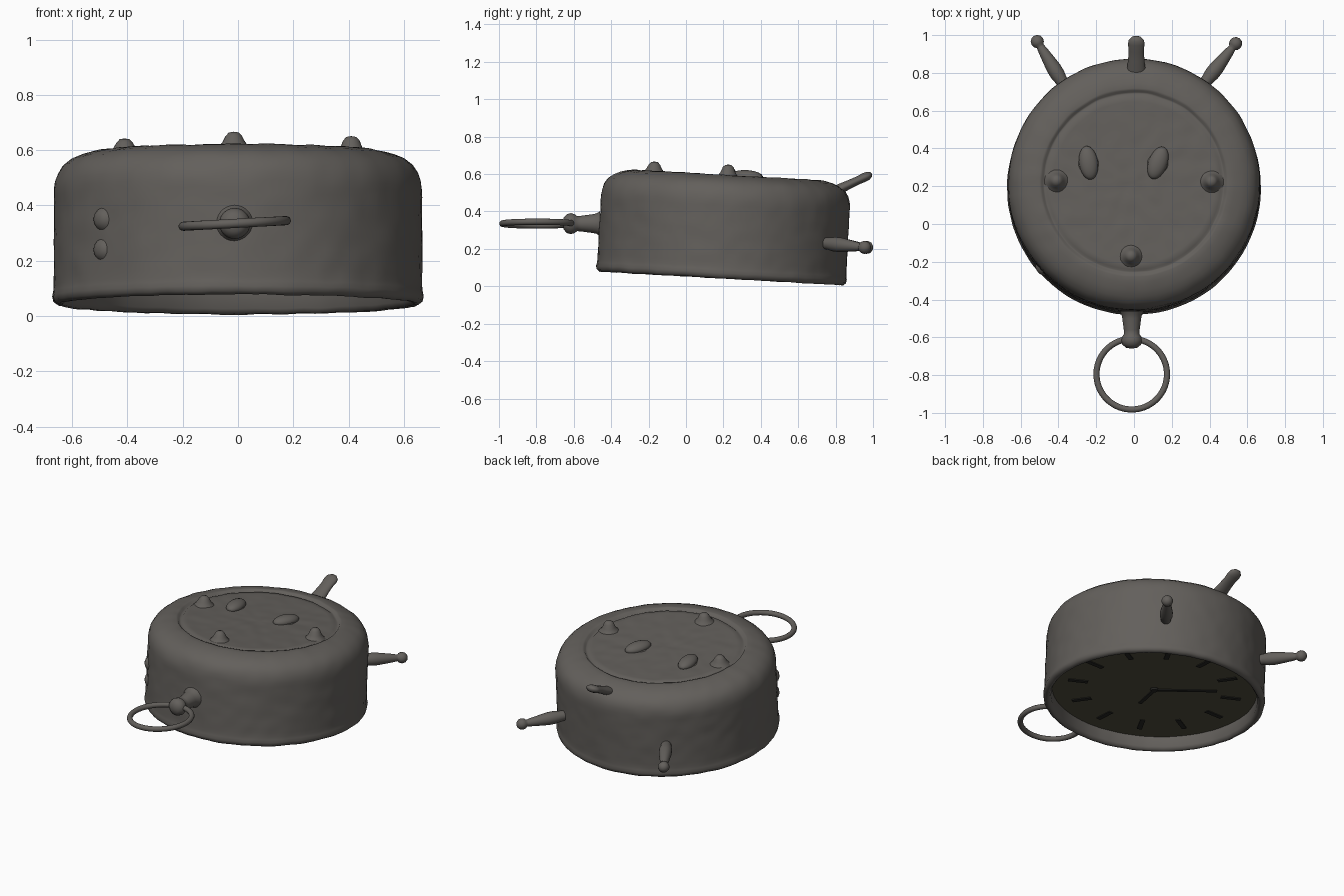
import bpy, bmesh, math
from mathutils import Vector, Matrix, noise

if "Cube" in bpy.data.objects:
    bpy.data.objects.remove(bpy.data.objects["Cube"])

TILT = Matrix.Translation((0, 0.188, 0.042)) @ Matrix.Rotation(-0.056, 4, 'X')
DEPTH = 0.085  # how far the dial sits inside the bezel


def material(name, rgb):
    m = bpy.data.materials.new(name)
    m.diffuse_color = (*rgb, 1)
    m.use_nodes = True
    m.node_tree.nodes["Principled BSDF"].inputs["Base Color"].default_value = m.diffuse_color
    return m


METAL = material("aged_metal", (0.125, 0.116, 0.106))
DIAL = material("old_dial", (0.085, 0.078, 0.05))
INK = material("dial_ink", (0.02, 0.02, 0.018))


def finish(name, bm, mat, matrix, angle=40):
    bmesh.ops.remove_doubles(bm, verts=bm.verts, dist=1e-5)
    bmesh.ops.recalc_face_normals(bm, faces=bm.faces)
    bm.transform(matrix)
    me = bpy.data.meshes.new(name)
    bm.to_mesh(me)
    bm.free()
    me.materials.append(mat)
    ob = bpy.data.objects.new(name, me)
    bpy.context.collection.objects.link(ob)
    bpy.ops.object.select_all(action='DESELECT')
    ob.select_set(True)
    bpy.context.view_layer.objects.active = ob
    bpy.ops.object.shade_smooth_by_angle(angle=math.radians(angle))
    return ob


def frame(origin, direction):
    q = Vector(direction).to_track_quat('Z', 'Y')
    return Matrix.Translation(origin) @ q.to_matrix().to_4x4()


def lathe(name, profile, matrix, segs=24, mat=METAL, rough=0.0, angle=40):
    bm = bmesh.new()
    verts = [bm.verts.new((r, 0, h)) for r, h in profile]
    edges = [bm.edges.new(p) for p in zip(verts, verts[1:])]
    bmesh.ops.spin(bm, geom=verts + edges, cent=(0, 0, 0), axis=(0, 0, 1),
                   angle=math.tau, steps=segs)
    bmesh.ops.remove_doubles(bm, verts=bm.verts, dist=1e-5)
    if rough:  # worn, dented surface
        for v in bm.verts:
            v.co += noise.noise_vector(v.co * 14) * rough
    return finish(name, bm, mat, matrix, angle)


def box(name, size, matrix, mat):
    bm = bmesh.new()
    bmesh.ops.create_cube(bm, size=1, matrix=Matrix.Diagonal((*size, 1)))
    return finish(name, bm, mat, matrix, 30)


# Case: rolled lower bezel, straight wall, rounded shoulder, recessed back plate
wall = [(0.666, 0.065 + 0.025 * i) for i in range(15)]
plate = [(0.46 - 0.03 * i, 0.546) for i in range(15)]
lathe("clock_case",
      [(0.622, DEPTH + 0.01), (0.624, 0.02), (0.636, 0.002), (0.652, 0.0), (0.668, 0.012),
       (0.672, 0.03), (0.668, 0.048)] + wall +
      [(0.662, 0.445), (0.652, 0.474), (0.634, 0.502), (0.604, 0.525), (0.57, 0.54),
       (0.53, 0.55), (0.50, 0.554), (0.488, 0.552), (0.48, 0.54), (0.47, 0.538)] + plate +
      [(0, 0.546)], TILT, segs=128, rough=0.0035, angle=60)

# Dial with hour bars and hands on the underside
lathe("dial", [(0, DEPTH), (0.3, DEPTH), (0.626, DEPTH)], TILT, 96, DIAL)
for i in range(12):
    m = TILT @ Matrix.Rotation(i * math.tau / 12, 4, 'Z') @ Matrix.Translation((0, 0.47, DEPTH - 0.002))
    box("hour_bar", (0.03, 0.12, 0.005), m, INK)
for name, ang, length in (("hour_hand", 2.9, 0.2), ("minute_hand", -2.3 + math.pi, 0.38)):
    m = TILT @ Matrix.Rotation(ang, 4, 'Z') @ Matrix.Translation((0, length / 2, DEPTH - 0.006))
    box(name, (0.022, length, 0.005), m, INK)
lathe("hand_hub", [(0, DEPTH - 0.012), (0.02, DEPTH - 0.011), (0.026, DEPTH)], TILT, 20, INK)

# Small flared knobs on the back plate
for x, y, h in ((-0.41, 0.01, 0.062), (0.41, 0.005, 0.07), (-0.015, -0.39, 0.064)):
    m = TILT @ Matrix.Translation((x, y, 0.54))
    lathe("back_knob", [(0.065, 0), (0.05, 0.014), (0.039, 0.03), (0.03, h - 0.016),
                        (0.018, h - 0.003), (0, h)], m, 20, angle=70)

# Winding keys: short post with a low flattened wing
for x, turn in ((-0.24, 0.15), (0.125, -0.35)):
    m = TILT @ Matrix.Translation((x, 0.1, 0.54)) @ Matrix.Rotation(turn, 4, 'Z')
    lathe("key_post", [(0.06, 0), (0.045, 0.015), (0.03, 0.03), (0, 0.035)], m, 20, angle=70)
    bm = bmesh.new()
    bmesh.ops.create_uvsphere(bm, u_segments=24, v_segments=12, radius=1,
                              matrix=Matrix.Diagonal((0.05, 0.09, 0.034, 1)))
    finish("key_wing", bm, METAL, m @ Matrix.Translation((0, 0.005, 0.012)))

# Two low rivets on the side wall
for z in (0.24, 0.35):
    lathe("side_rivet", [(0.04, -0.012), (0.03, 0.001), (0.016, 0.007), (0, 0.009)],
          frame((-0.502, -0.249, z), (-0.502, -0.435, 0)), 20, angle=70)

# Feet: tapered legs ending in a ball
BALL = [(0.035 * math.sin(a), 0.245 - 0.035 * math.cos(a))
        for a in [math.radians(d) for d in (35, 60, 90, 120, 150, 180)]]
LEG = [(0.03, -0.03), (0.034, 0.01), (0.039, 0.04), (0.039, 0.08), (0.033, 0.13),
       (0.025, 0.19), (0.021, 0.21)]
for side, tip in ((-1, (-0.512, 0.966, 0.208)), (1, (0.538, 0.955, 0.208))):
    d = (Vector(tip) - Vector((side * 0.385, 0.76, 0.228))).normalized()
    lathe("ball_foot", LEG + BALL, frame(Vector(tip) - d * 0.245, d), 24, angle=60)

# Alarm lever rising from the rear shoulder
lever = frame((0.012, 0.782, 0.502), (0, 0.9, 0.42)) @ Matrix.Diagonal((1.0, 0.55, 1, 1))
lathe("rear_lever", [(0.05, 0), (0.048, 0.05), (0.043, 0.1), (0.04, 0.15), (0.044, 0.19),
                     (0.04, 0.212), (0.022, 0.23), (0, 0.234)], lever, 24, angle=60)

# Front stem with a ball, carrying the pull ring
lathe("ring_stem", [(0.066, -0.01), (0.054, 0.01), (0.05, 0.03), (0.046, 0.06), (0.042, 0.09),
                    (0.04, 0.112), (0.05, 0.125), (0.056, 0.145), (0.05, 0.168),
                    (0.03, 0.185), (0, 0.19)],
      frame((-0.012, -0.47, 0.335), (0, -1, 0)), 28, angle=60)
bm = bmesh.new()
bmesh.ops.create_circle(bm, segments=14, radius=0.0165,
                        matrix=Matrix.Translation((0.187, 0, 0)) @ Matrix.Rotation(math.pi / 2, 4, 'X'))
bmesh.ops.spin(bm, geom=bm.verts[:] + bm.edges[:], cent=(0, 0, 0), axis=(0, 0, 1),
               angle=math.tau, steps=72)
finish("pull_ring", bm, METAL, Matrix.Translation((-0.012, -0.795, 0.335)) @ Matrix.Rotation(-0.055, 4, 'Y'))
